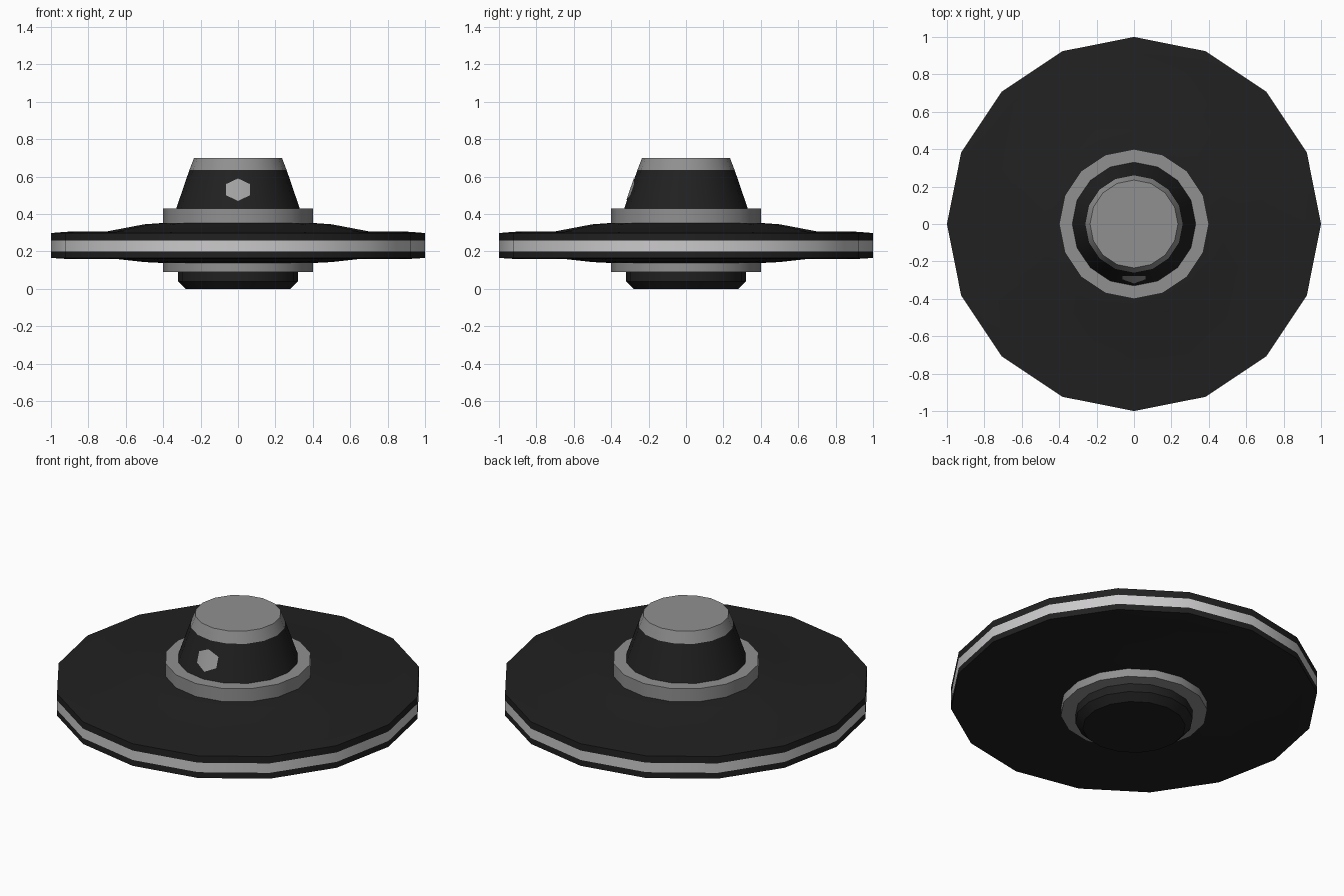
import bpy, math

if "Cube" in bpy.data.objects:
    bpy.data.objects.remove(bpy.data.objects["Cube"])

SIDES = 16


def material(name, c):
    m = bpy.data.materials.new(name)
    m.diffuse_color = (c[0], c[1], c[2], 1)
    m.use_nodes = True
    m.node_tree.nodes["Principled BSDF"].inputs["Base Color"].default_value = m.diffuse_color
    return m


BLACK = material("black", (0.015, 0.015, 0.015))
GREY = material("grey", (0.28, 0.28, 0.28))
SILVER = material("light silver", (0.60, 0.59, 0.60))
WINDOW = material("window grey", (0.36, 0.36, 0.36))


def make(name, verts, faces, mat, smooth=True):
    me = bpy.data.meshes.new(name)
    me.from_pydata(verts, [], faces)
    me.materials.append(mat)
    ob = bpy.data.objects.new(name, me)
    bpy.context.collection.objects.link(ob)
    if smooth:
        bpy.ops.object.select_all(action='DESELECT')
        ob.select_set(True)
        bpy.context.view_layer.objects.active = ob
        bpy.ops.object.shade_smooth_by_angle(angle=math.radians(30))
    return ob


def lathe(name, profile, mat, cap_bottom=False, cap_top=False):
    """Revolve (radius, z) points listed from bottom/inside to top."""
    verts, faces = [], []
    for r, z in profile:
        for i in range(SIDES):
            a = 2 * math.pi * i / SIDES
            verts.append((r * math.cos(a), r * math.sin(a), z))
    for k in range(len(profile) - 1):
        for i in range(SIDES):
            j = (i + 1) % SIDES
            a, b = k * SIDES, (k + 1) * SIDES
            faces.append((a + i, a + j, b + j, b + i))
    if cap_bottom:
        faces.append(tuple(reversed(range(SIDES))))
    if cap_top:
        n = (len(profile) - 1) * SIDES
        faces.append(tuple(range(n, n + SIDES)))
    return make(name, verts, faces, mat)


# underside pod and its collar
lathe("bottom_pod", [(0.28, 0), (0.32, 0.04), (0.32, 0.09)], BLACK, cap_bottom=True)
lathe("lower_collar", [(0.32, 0.09), (0.40, 0.09), (0.40, 0.14)], GREY)

# saucer disc: lower shell, bright rim stripe, upper shell
lathe("lower_shell", [(0.40, 0.138), (0.50, 0.143), (0.70, 0.165), (0.92, 0.16),
                      (1.0, 0.165), (1.0, 0.20)], BLACK)
lathe("rim_stripe", [(1.0, 0.20), (1.0, 0.257)], SILVER)
lathe("upper_shell", [(1.0, 0.257), (1.0, 0.298), (0.92, 0.305), (0.70, 0.307),
                      (0.50, 0.345), (0.40, 0.352)], BLACK)

# upper collar, cabin and roof
lathe("upper_collar", [(0.40, 0.345), (0.40, 0.43), (0.33, 0.43)], GREY)
lathe("cabin", [(0.33, 0.43), (0.26, 0.635)], BLACK)
lathe("roof", [(0.26, 0.635), (0.235, 0.70)], GREY, cap_top=True)


# hexagonal window lying on the front of the cabin
def on_cabin(x, z):
    r = 0.33 - (z - 0.43) * 0.07 / 0.205
    return (x, -(r - abs(x) * math.tan(math.pi / SIDES)) - 0.004, z)


hexagon = [(0, 0.47), (0.064, 0.50), (0.064, 0.56), (0, 0.59), (-0.064, 0.56), (-0.064, 0.50)]
make("front_window", [on_cabin(*p) for p in hexagon], [(0, 1, 2, 3), (0, 3, 4, 5)], WINDOW)
